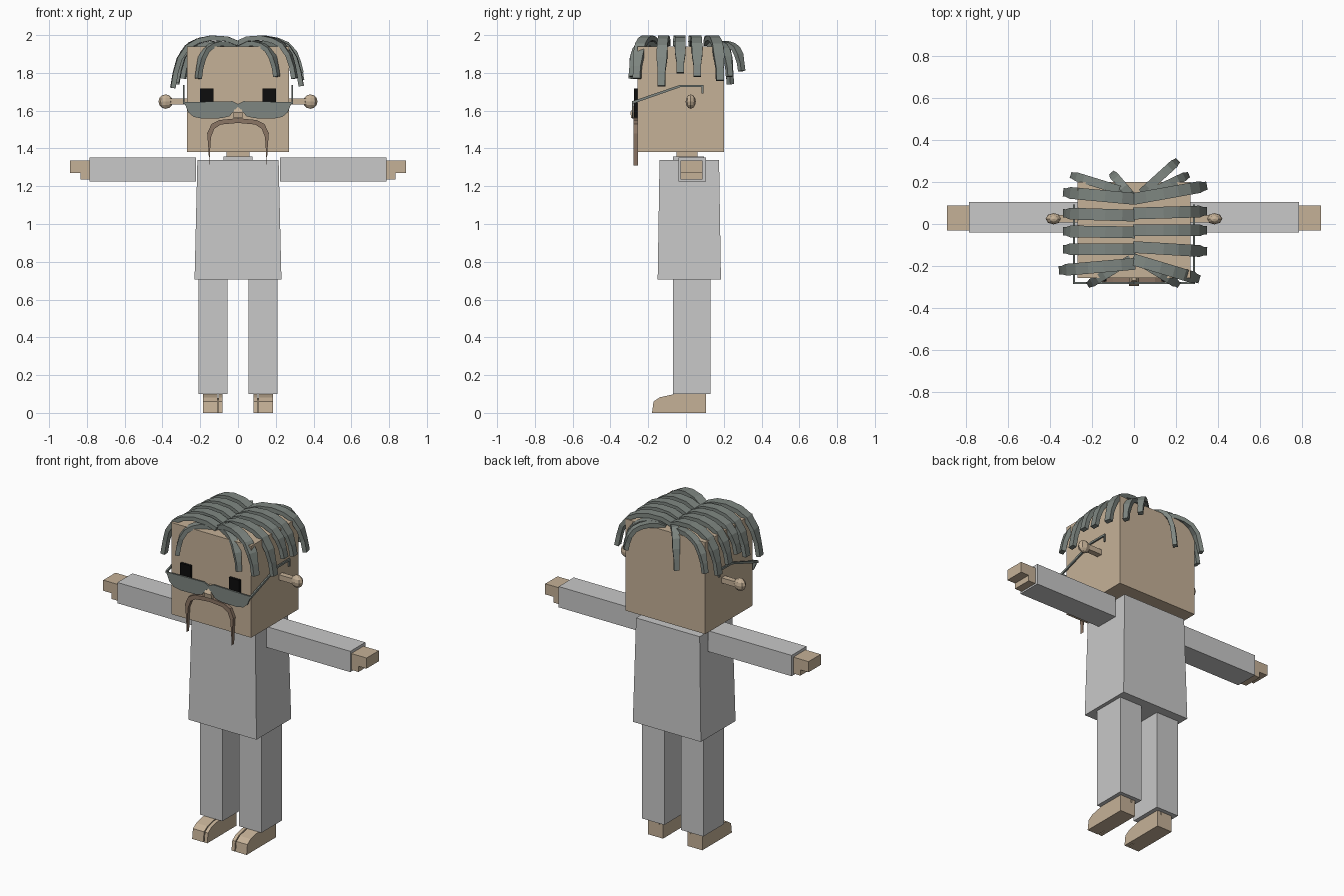
import bpy, bmesh
from mathutils import Vector, Matrix

if "Cube" in bpy.data.objects:
    bpy.data.objects.remove(bpy.data.objects["Cube"], do_unlink=True)


def material(name, rgb):
    m = bpy.data.materials.new(name)
    m.use_nodes = True
    m.diffuse_color = (*rgb, 1)
    m.node_tree.nodes["Principled BSDF"].inputs["Base Color"].default_value = (*rgb, 1)
    return m


CLOTH = material("light_grey_cloth", (0.58, 0.58, 0.58))
SKIN = material("tan_skin", (0.56, 0.44, 0.31))
HAIR = material("grey_green", (0.21, 0.24, 0.22))
BROWN = material("moustache_brown", (0.26, 0.18, 0.13))
BLACK = material("black", (0.004, 0.004, 0.004))
SIDES = (("left", 1), ("right", -1))


def finish(bm, name, mat):
    bmesh.ops.recalc_face_normals(bm, faces=bm.faces)
    me = bpy.data.meshes.new(name)
    bm.to_mesh(me)
    bm.free()
    me.materials.append(mat)
    ob = bpy.data.objects.new(name, me)
    bpy.context.collection.objects.link(ob)
    return ob


def loft(name, rings, mat):
    """Skin a list of equal-length point rings and cap both ends."""
    bm = bmesh.new()
    rows = [[bm.verts.new(p) for p in ring] for ring in rings]
    n = len(rows[0])
    for a, b in zip(rows, rows[1:]):
        for i in range(n):
            bm.faces.new((a[i], a[(i + 1) % n], b[(i + 1) % n], b[i]))
    bm.faces.new(rows[0])
    bm.faces.new(rows[-1])
    return finish(bm, name, mat)


def rect(x0, x1, y0, y1, z):
    return [(x0, y0, z), (x1, y0, z), (x1, y1, z), (x0, y1, z)]


def box(name, x, y, z, mat, s=1):
    return loft(name, [rect(x[0] * s, x[1] * s, *y, h) for h in z], mat)


def prism_y(name, pts, y, mat, s=1):
    """Extrude an x-z outline along y."""
    return loft(name, [[(px * s, d, pz) for px, pz in pts] for d in y], mat)


def prism_x(name, pts, x, mat, s=1):
    """Extrude a y-z outline along x."""
    return loft(name, [[(d * s, py, pz) for py, pz in pts] for d in x], mat)


# Torso, collar, neck and head
loft("torso", [rect(-0.23, 0.23, -0.15, 0.185, 0.705),
               rect(-0.215, 0.215, -0.14, 0.175, 1.34)], CLOTH)
box("collar", (-0.078, 0.078), (-0.07, 0.095), (1.33, 1.358), CLOTH)
box("neck", (-0.06, 0.06), (-0.05, 0.06), (1.35, 1.39), SKIN)
box("head", (-0.27, 0.27), (-0.258, 0.2), (1.38, 1.94), SKIN)

# Nose: small wedge, wider at its base
loft("nose", [rect(-0.025, 0.025, -0.29, -0.25, 1.562),
              rect(-0.025, 0.025, -0.295, -0.25, 1.59),
              rect(-0.01, 0.01, -0.27, -0.25, 1.635)], SKIN)

HAND = [(0.785, 1.335), (0.89, 1.335), (0.89, 1.27),
        (0.835, 1.27), (0.835, 1.235), (0.785, 1.235)]
FOOT = [(0.105, 0), (0.105, 0.1), (-0.06, 0.1), (-0.14, 0.082),
        (-0.172, 0.06), (-0.18, 0)]
LENS = [(0, 1.635), (0.03, 1.65), (0.286, 1.645), (0.262, 1.59), (0.235, 1.567),
        (0.19, 1.558), (0.09, 1.56), (0.045, 1.57), (0.02, 1.6), (0, 1.62)]
WHISKER = [(0, 1.56), (0.1, 1.55), (0.14, 1.53), (0.163, 1.48), (0.157, 1.4), (0.152, 1.31),
           (0.147, 1.4), (0.143, 1.46), (0.125, 1.505), (0.09, 1.527), (0, 1.535)]
TEMPLE = [(-0.285, 1.635), (-0.285, 1.65), (-0.03, 1.737), (0.092, 1.737),
          (0.092, 1.69), (0.082, 1.69), (0.082, 1.725), (-0.028, 1.725)]

for side, s in SIDES:
    # Arms and hands
    box(side + "_arm", (0.222, 0.787), (-0.04, 0.105), (1.225, 1.352), CLOTH, s)
    prism_y(side + "_hand", HAND, (-0.03, 0.088), SKIN, s)

    # Legs and split-toed feet
    box(side + "_leg", (0.056, 0.208), (-0.07, 0.13), (0.1, 0.71), CLOTH, s)
    prism_x(side + "_foot", FOOT, (0.109, 0.184), SKIN, s)
    prism_x(side + "_big_toe", FOOT, (0.082, 0.103), SKIN, s)
    box(side + "_foot_web", (0.1, 0.112), (-0.13, 0.105), (0, 0.08), SKIN, s)

    # Ear stalk with a faceted ball on the end
    box(side + "_ear_stalk", (0.26, 0.36), (0.008, 0.042), (1.632, 1.664), SKIN, s)
    bm = bmesh.new()
    bmesh.ops.create_uvsphere(bm, u_segments=8, v_segments=6, radius=1)
    bmesh.ops.transform(bm, matrix=Matrix.Translation((s * 0.383, 0.025, 1.648))
                        @ Matrix.Diagonal((0.038, 0.027, 0.038, 1)), verts=bm.verts)
    finish(bm, side + "_ear_ball", SKIN)

    # Eyes, glasses and moustache
    box(side + "_eye", (0.13, 0.2), (-0.274, -0.255), (1.565, 1.717), BLACK, s)
    prism_y(side + "_lens", LENS, (-0.286, -0.277), HAIR, s)
    prism_x(side + "_glasses_temple", TEMPLE, (0.282, 0.291), HAIR, s)
    prism_y(side + "_moustache", WHISKER, (-0.278, -0.255), BROWN, s)


# Hair locks: flat ribbons that arch outward from the parting and hang down
ARCH = [(0, 0.7), (0.18, 0.95), (0.42, 1), (0.62, 0.94), (0.78, 0.82),
        (0.9, 0.58), (0.96, 0.3), (1, 0)]


def lock(name, start, end, tip, top=1.985, width=0.056):
    a, b = Vector((*start, 0)), Vector((*end, 0))
    across = (b - a).normalized().cross(Vector((0, 0, 1)))
    low = 1.955 if top > 1.97 else top - 0.02
    pts = []
    for f, h in ARCH:
        if f < 0.5:
            z = low + (top - low) * (h - 0.7) / 0.3
        else:
            z = tip + (top - tip) * h
        pts.append(a.lerp(b, f) + Vector((0, 0, z)))
    rings = []
    for i, p in enumerate(pts):
        along = (pts[min(i + 1, len(pts) - 1)] - pts[max(i - 1, 0)]).normalized()
        up = across.cross(along) * 0.013
        w = across * width * (0.5 if i < 6 else 0.36)
        rings.append([p + w + up, p - w + up, p - w - up, p + w - up])
    loft(name, rings, HAIR)


LEFT = [((0, 0.12), (0.335, 0.18), 1.76), ((0, 0.05), (0.335, 0.06), 1.78),
        ((0, -0.03), (0.335, -0.03), 1.8), ((0, -0.11), (0.335, -0.13), 1.73),
        ((0, -0.17), (0.3, -0.26), 1.77)]
RIGHT = [((0, 0.12), (-0.325, 0.15), 1.74), ((0, 0.04), (-0.325, 0.05), 1.77),
         ((0, -0.04), (-0.325, -0.035), 1.8), ((0, -0.12), (-0.325, -0.12), 1.75),
         ((0, -0.19), (-0.345, -0.22), 1.72)]
for side, locks in (("left", LEFT), ("right", RIGHT)):
    for i, (p, q, tip) in enumerate(locks):
        lock(f"{side}_hair_lock_{i + 1}", p, q, tip)

# Fringe locks falling over the forehead, and locks down the back
ENDS = [((0.0, -0.16), (0.205, -0.285), 1.78), ((-0.02, -0.17), (-0.21, -0.285), 1.77),
        ((0.04, 0.15), (0.2, 0.295), 1.81), ((0.04, 0.13), (0.25, 0.23), 1.78),
        ((-0.03, 0.15), (-0.29, 0.23), 1.77), ((-0.01, 0.13), (-0.1, 0.235), 1.74)]
for i, (p, q, tip) in enumerate(ENDS):
    lock(f"end_hair_lock_{i + 1}", p, q, tip, 1.955, 0.042)
